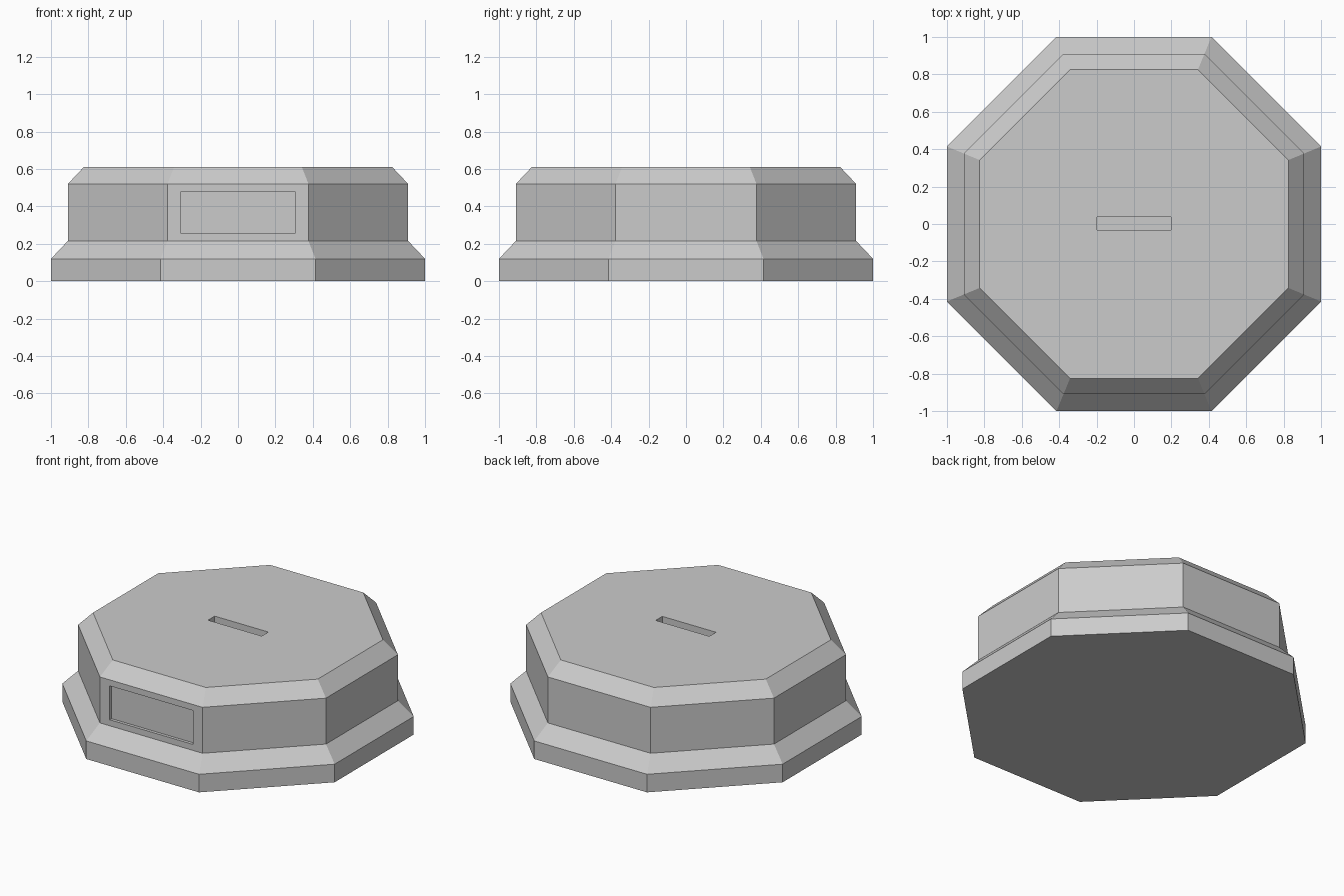
import bpy
import bmesh
import math
from mathutils import Vector

cube = bpy.data.objects.get("Cube")
if cube:
    bpy.data.objects.remove(cube, do_unlink=True)

SIDES = 8
# (distance from axis to flat side, height)
PROFILE = [(1.0, 0.0), (1.0, 0.12), (0.91, 0.215), (0.91, 0.52), (0.825, 0.61)]

grey = bpy.data.materials.new("plain_grey")
grey.use_nodes = True
grey.diffuse_color = (0.6, 0.6, 0.6, 1)
grey.node_tree.nodes["Principled BSDF"].inputs["Base Color"].default_value = (0.6, 0.6, 0.6, 1)


def add_object(name, bm):
    bmesh.ops.recalc_face_normals(bm, faces=bm.faces)
    mesh = bpy.data.meshes.new(name)
    bm.to_mesh(mesh)
    bm.free()
    mesh.materials.append(grey)
    obj = bpy.data.objects.new(name, mesh)
    bpy.context.collection.objects.link(obj)
    return obj


def octagon_stack(name):
    bm = bmesh.new()
    rings = []
    for apothem, z in PROFILE:
        r = apothem / math.cos(math.pi / SIDES)
        angles = [(i + 0.5) * 2 * math.pi / SIDES for i in range(SIDES)]
        rings.append([bm.verts.new((r * math.cos(a), r * math.sin(a), z)) for a in angles])
    for low, high in zip(rings, rings[1:]):
        for i in range(SIDES):
            j = (i + 1) % SIDES
            bm.faces.new((low[i], low[j], high[j], high[i]))
    bm.faces.new(rings[0][::-1])
    bm.faces.new(rings[-1])
    return add_object(name, bm)


def cut_box(target, name, low, high):
    low, high = Vector(low), Vector(high)
    bm = bmesh.new()
    bmesh.ops.create_cube(bm, size=1)
    bmesh.ops.scale(bm, vec=high - low, verts=bm.verts)
    bmesh.ops.translate(bm, vec=(low + high) / 2, verts=bm.verts)
    cutter = add_object(name, bm)
    cutter.hide_render = True
    cutter.hide_set(True)
    cutter.display_type = 'WIRE'
    mod = target.modifiers.new(name, 'BOOLEAN')
    mod.operation = 'DIFFERENCE'
    mod.solver = 'EXACT'
    mod.object = cutter


# Stepped octagonal plinth
plinth = octagon_stack("plinth")

# Shallow nameplate recess on the front, and the mounting slot in the top
cut_box(plinth, "nameplate_recess_cutter", (-0.305, -1.0, 0.255), (0.305, -0.89, 0.48))
cut_box(plinth, "mounting_slot_cutter", (-0.197, -0.033, 0.41), (0.197, 0.037, 0.7))
